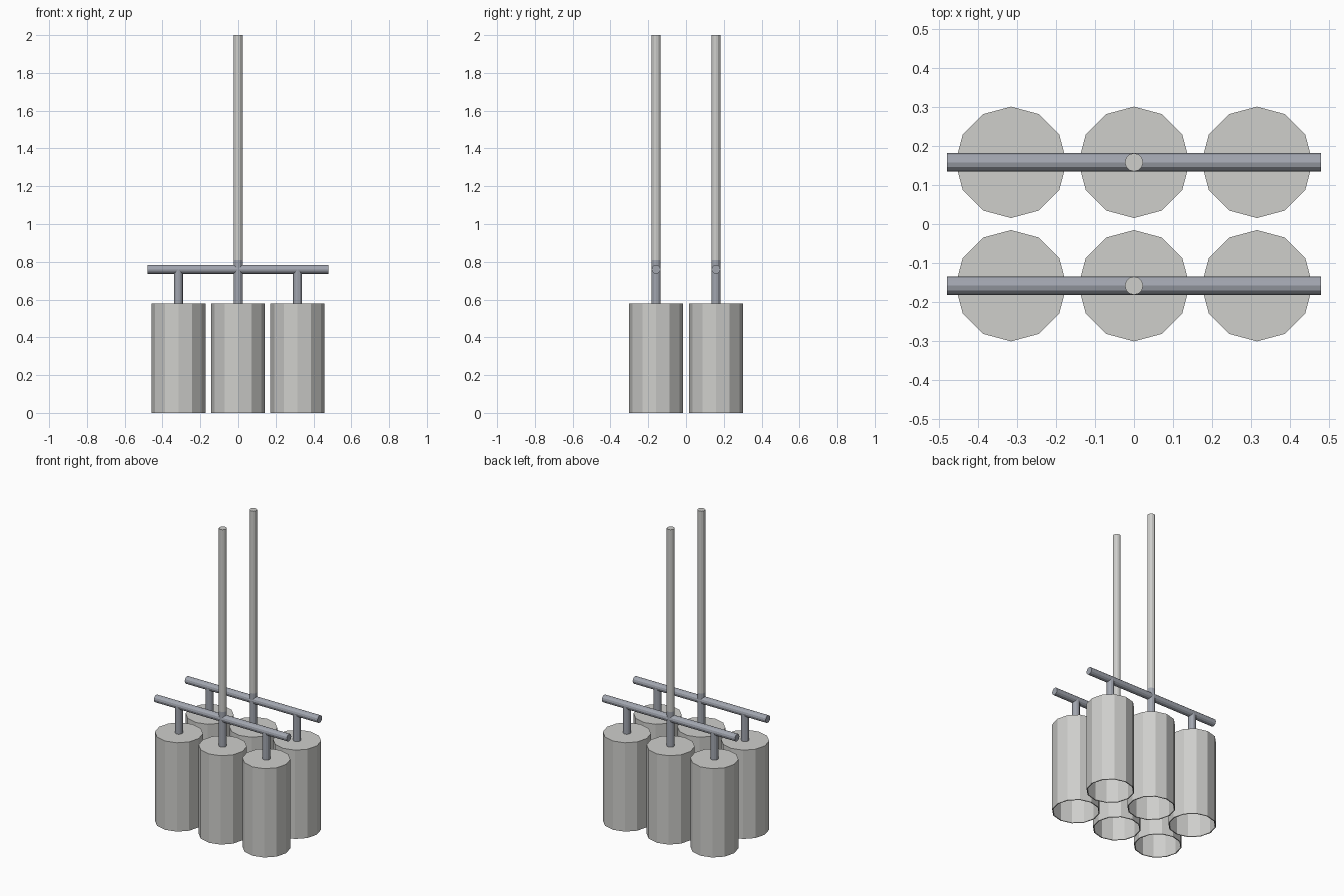
import bpy, bmesh, math
from mathutils import Matrix

cube = bpy.data.objects.get("Cube")
if cube:
    bpy.data.objects.remove(cube, do_unlink=True)


def material(name, rgb):
    m = bpy.data.materials.new(name)
    m.use_nodes = True
    m.diffuse_color = (*rgb, 1)
    m.node_tree.nodes["Principled BSDF"].inputs["Base Color"].default_value = (*rgb, 1)
    return m


WHITE = material("off_white", (0.62, 0.62, 0.60))
METAL = material("blue_grey_metal", (0.36, 0.38, 0.43))

SIDES = 12
ROW_Y = 0.1585
SPACING = 0.316
TUBE_R = 0.0235
SHADE_R = 0.143
SHADE_TOP = 0.58
BAR_Z = 0.76


def cylinder(name, radius, length, location, mat, axis="Z", open_bottom=False):
    bm = bmesh.new()
    bmesh.ops.create_cone(bm, cap_ends=True, segments=SIDES, radius1=radius,
                          radius2=radius, depth=length)
    if open_bottom:
        bottom = [f for f in bm.faces if f.normal.z < -0.9]
        bmesh.ops.delete(bm, geom=bottom, context="FACES_ONLY")
    if axis == "X":
        bm.transform(Matrix.Rotation(math.pi / 2, 4, "Y"))
    mesh = bpy.data.meshes.new(name)
    bm.to_mesh(mesh)
    bm.free()
    mesh.materials.append(mat)
    obj = bpy.data.objects.new(name, mesh)
    obj.location = location
    bpy.context.collection.objects.link(obj)
    return obj


def upright(name, radius, z0, z1, x, y, mat, **options):
    return cylinder(name, radius, z1 - z0, (x, y, (z0 + z1) / 2), mat, **options)


for row, y in (("front", -ROW_Y), ("back", ROW_Y)):
    # Horizontal rail
    cylinder(f"{row}_rail", TUBE_R, 0.96, (0, y, BAR_Z), METAL, axis="X")

    # Hanging rod with its short metal collar above the rail
    upright(f"{row}_collar", TUBE_R, BAR_Z, 0.81, 0, y, METAL)
    upright(f"{row}_hanging_rod", TUBE_R, 0.81, 2.0, 0, y, WHITE)

    # Three open shades, each on a stem
    for side, x in (("right", -SPACING), ("middle", 0), ("left", SPACING)):
        upright(f"{row}_{side}_stem", TUBE_R, SHADE_TOP, BAR_Z, x, y, METAL)
        shade = upright(f"{row}_{side}_shade", SHADE_R, 0, SHADE_TOP, x, y,
                        WHITE, open_bottom=True)
        wall = shade.modifiers.new("wall", "SOLIDIFY")
        wall.thickness = 0.006
        wall.offset = -1
